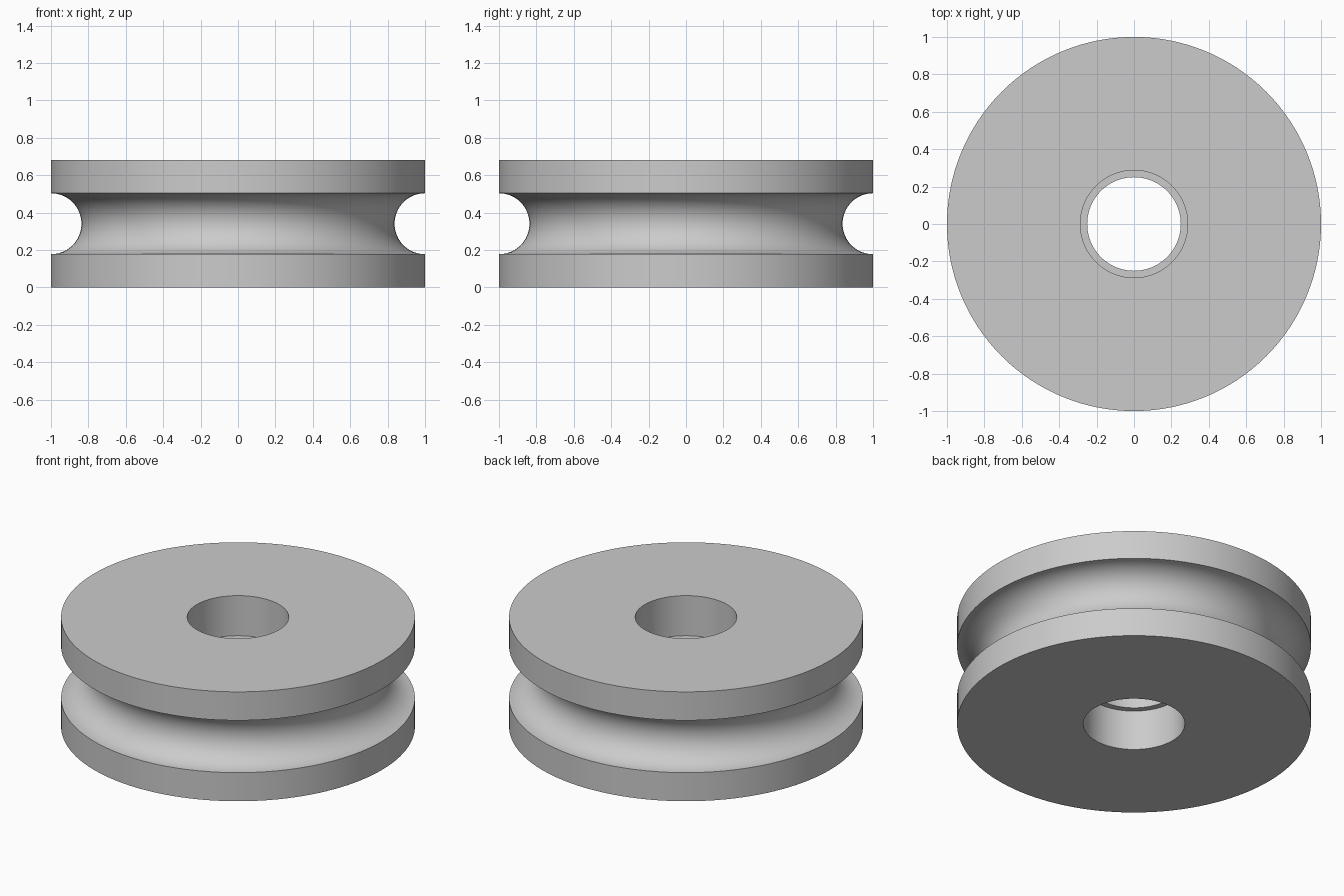
import bpy
import bmesh
from math import sin, cos, pi, radians

SEGMENTS = 128
ARC_STEPS = 32
HEIGHT = 0.682
RIM = 1.0
GROOVE = 0.163        # radius of the round groove
COUNTERBORE = 0.287   # wide recess at both ends of the hole
BORE = 0.25           # narrow middle of the hole
RECESS = 0.25         # depth of each recess

cube = bpy.data.objects.get("Cube")
if cube:
    bpy.data.objects.remove(cube, do_unlink=True)

# Plain grey material
grey = bpy.data.materials.new("plain_grey")
grey.use_nodes = True
colour = (0.6, 0.6, 0.6, 1.0)
grey.diffuse_color = colour
grey.node_tree.nodes["Principled BSDF"].inputs["Base Color"].default_value = colour

# Closed cross-section (radius, height), starting at the bottom of the hole
middle = HEIGHT / 2
profile = [(COUNTERBORE, 0), (RIM, 0)]
for i in range(ARC_STEPS + 1):
    a = -pi / 2 + pi * i / ARC_STEPS
    profile.append((RIM - GROOVE * cos(a), middle + GROOVE * sin(a)))
profile += [
    (RIM, HEIGHT), (COUNTERBORE, HEIGHT),
    (COUNTERBORE, HEIGHT - RECESS), (BORE, HEIGHT - RECESS),
    (BORE, RECESS), (COUNTERBORE, RECESS),
]

# Turn the cross-section into the grooved wheel
bm = bmesh.new()
verts = [bm.verts.new((r, 0, z)) for r, z in profile]
edges = [bm.edges.new((v, verts[(i + 1) % len(verts)])) for i, v in enumerate(verts)]
bmesh.ops.spin(bm, geom=verts + edges, cent=(0, 0, 0), axis=(0, 0, 1),
               angle=2 * pi, steps=SEGMENTS, use_duplicate=False)
bmesh.ops.remove_doubles(bm, verts=bm.verts[:], dist=0.0001)
bmesh.ops.recalc_face_normals(bm, faces=bm.faces[:])
mesh = bpy.data.meshes.new("grooved_wheel")
bm.to_mesh(mesh)
bm.free()
mesh.materials.append(grey)

wheel = bpy.data.objects.new("grooved_wheel", mesh)
bpy.context.collection.objects.link(wheel)
bpy.ops.object.select_all(action="DESELECT")
wheel.select_set(True)
bpy.context.view_layer.objects.active = wheel
bpy.ops.object.shade_smooth_by_angle(angle=radians(30))
